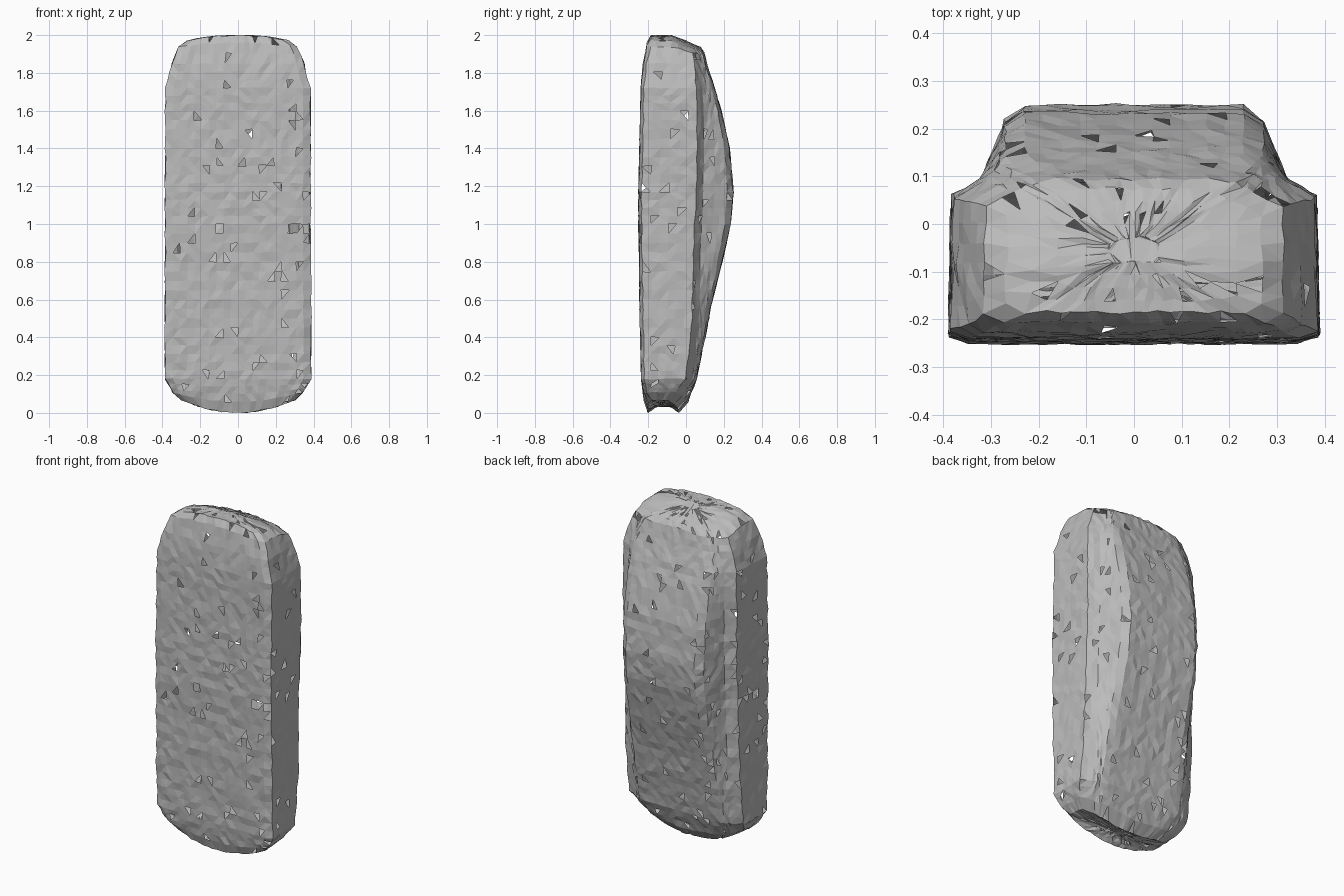
import bpy, bmesh, random
from mathutils import Vector

random.seed(4)
cube = bpy.data.objects.get("Cube")
if cube:
    bpy.data.objects.remove(cube, do_unlink=True)

# Single stone grey
grey = bpy.data.materials.new("stone_grey")
grey.use_nodes = True
grey.diffuse_color = (0.5, 0.5, 0.5, 1)
grey.node_tree.nodes["Principled BSDF"].inputs["Base Color"].default_value = (0.5, 0.5, 0.5, 1)

# Stations: height, half width, front y, shoulder y, back y, side lift, back drop
STATIONS = [
    (0.00, 0.30, -0.20, -0.06, -0.04, 0.07, 0),
    (0.06, 0.345, -0.22, -0.02, 0.01, 0.05, 0),
    (0.18, 0.387, -0.235, 0.03, 0.055, 0, 0),
    (0.40, 0.387, -0.24, 0.06, 0.10, 0, 0),
    (0.60, 0.387, -0.245, 0.07, 0.14, 0, 0),
    (0.80, 0.385, -0.245, 0.075, 0.19, 0, 0),
    (1.00, 0.385, -0.25, 0.08, 0.235, 0, 0),
    (1.17, 0.385, -0.25, 0.09, 0.25, 0, 0),
    (1.40, 0.385, -0.245, 0.095, 0.23, 0, 0),
    (1.60, 0.385, -0.24, 0.095, 0.185, 0, 0),
    (1.72, 0.383, -0.238, 0.09, 0.15, 0, 0),
    (1.85, 0.35, -0.225, 0.08, 0.115, 0, 0.02),
    (1.96, 0.315, -0.205, 0.07, 0.095, -0.02, 0.05),
    (2.00, 0.27, -0.185, 0.05, 0.075, -0.03, 0.07),
]
STEPS = (9, 1, 6, 2, 4, 1, 6)   # subdivisions along each outline segment


def outline(w, front, shoulder, back):
    """Closed cross-section: flat front, straight sides, tapered back hump."""
    rise = back - shoulder
    corners = [(0, front), (w - 0.04, front), (w, front + 0.015), (w - 0.005, shoulder - 0.035),
               (w - 0.065, shoulder), (w - 0.115, shoulder + rise * 0.8), (w - 0.155, back), (0, back)]
    half = []
    for a, b, n in zip(corners, corners[1:], STEPS):
        half += [Vector(a).lerp(Vector(b), i / n) for i in range(n)]
    half.append(Vector(corners[-1]))
    return half + [Vector((-p.x, p.y)) for p in reversed(half[1:-1])]


def ring(bm, station, scale=1.0, recess=0.0):
    z, w, front, shoulder, back, lift, drop = station
    mid = (front + back) / 2
    verts = []
    for p in outline(w, front, shoulder, back):
        x, y = p.x * scale, mid + (p.y - mid) * scale
        height = z + lift * (x / w) ** 2 - drop * max(0, y + 0.08) / 0.17 + recess
        verts.append(bm.verts.new((x, y, height)))
    return verts


bm = bmesh.new()
rings = []

# Hollowed underside
for s in (0.2, 0.4, 0.6, 0.8):
    rings.append(ring(bm, STATIONS[0], s, 0.035 * min(1, (1 - s) * 2)))

# Body lofted through the stations
for a, b in zip(STATIONS, STATIONS[1:]):
    n = max(1, round((b[0] - a[0]) / 0.045))
    for i in range(n):
        rings.append(ring(bm, [u + (v - u) * i / n for u, v in zip(a, b)]))
rings.append(ring(bm, STATIONS[-1]))

# Sloping top
for s in (0.8, 0.6, 0.4, 0.2):
    rings.append(ring(bm, STATIONS[-1], s))

for low, high in zip(rings, rings[1:]):
    count = len(low)
    for i in range(count):
        j = (i + 1) % count
        bm.faces.new((low[i], low[j], high[j], high[i]))
bm.faces.new(list(reversed(rings[0])))
bm.faces.new(rings[-1])
bmesh.ops.recalc_face_normals(bm, faces=bm.faces[:])

# Rough triangulated skin with small tears
for v in bm.verts:
    v.co += Vector([random.uniform(-0.004, 0.004) for _ in range(3)])
    v.co.z = min(2.0, max(0.0, v.co.z))
bmesh.ops.triangulate(bm, faces=bm.faces[:])
tears = [f for f in bm.faces if random.random() < 0.03]
bmesh.ops.delete(bm, geom=tears, context="FACES")

mesh = bpy.data.meshes.new("stone_slab")
bm.to_mesh(mesh)
bm.free()
mesh.materials.append(grey)
slab = bpy.data.objects.new("stone_slab", mesh)
bpy.context.collection.objects.link(slab)
